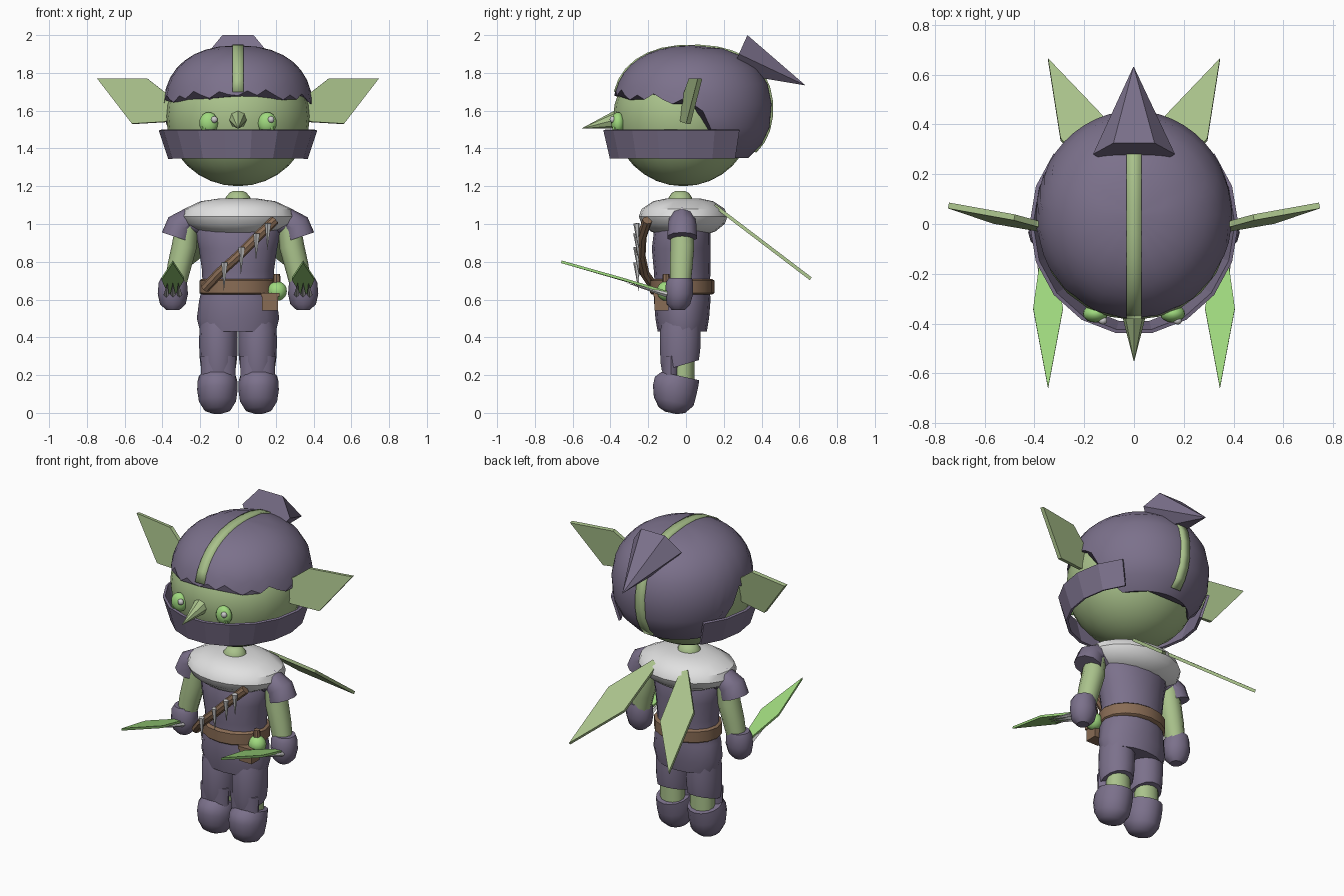
import bpy, bmesh, math
from mathutils import Vector, Matrix

cube = bpy.data.objects.get("Cube")
if cube:
    bpy.data.objects.remove(cube, do_unlink=True)


def material(name, *rgb):
    m = bpy.data.materials.new(name)
    m.use_nodes = True
    m.diffuse_color = (*rgb, 1)
    m.node_tree.nodes["Principled BSDF"].inputs["Base Color"].default_value = (*rgb, 1)
    return m


cloth = material("purple_cloth", .20, .165, .26)
skin = material("green_skin", .40, .54, .26)
bright = material("bright_green", .35, .70, .21)
leather = material("brown_leather", .25, .15, .09)
fur = material("white_fur", .75, .75, .75)
bone = material("pale_bone", .60, .60, .60)


def finish(name, bm, mat, angle=40):
    bmesh.ops.recalc_face_normals(bm, faces=bm.faces)
    me = bpy.data.meshes.new(name)
    bm.to_mesh(me)
    bm.free()
    me.materials.append(mat)
    if angle:
        for p in me.polygons:
            p.use_smooth = True
        me.set_sharp_from_angle(angle=math.radians(angle))
    ob = bpy.data.objects.new(name, me)
    bpy.context.collection.objects.link(ob)
    return ob


def grid(name, rows, mat, closed=True, caps=True, angle=40):
    """Skin a list of point rows, joined around when closed."""
    bm = bmesh.new()
    vs = [[bm.verts.new(p) for p in row] for row in rows]
    n = len(rows[0])
    for a, b in zip(vs, vs[1:]):
        for i in range(n if closed else n - 1):
            j = (i + 1) % n
            bm.faces.new((a[i], a[j], b[j], b[i]))
    if closed and caps:
        bm.faces.new(vs[0])
        bm.faces.new(vs[-1])
    return finish(name, bm, mat, angle)


def loft(name, rings, mat, cx=0, n=16, tilt=0):
    """Stack ellipses given as z, x radius, y radius, y centre."""
    turn = [2 * math.pi * i / n for i in range(n)]
    return grid(name, [[(cx + rx * math.cos(a), cy + ry * math.sin(a), z + tilt * ry * math.sin(a))
                        for a in turn] for z, rx, ry, cy in rings], mat)


def tube(name, pts, radii, mat, n=10):
    pts = [Vector(p) for p in pts]
    rows = []
    for i, (p, r) in enumerate(zip(pts, radii)):
        d = pts[min(i + 1, len(pts) - 1)] - pts[max(i - 1, 0)]
        u = d.cross(Vector((0, 1, 0))).normalized()
        v = d.cross(u).normalized()
        rows.append([p + r * (u * math.cos(a) + v * math.sin(a))
                     for a in (2 * math.pi * k / n for k in range(n))])
    return grid(name, rows, mat)


def ball(name, centre, size, mat, u=16, v=10):
    bm = bmesh.new()
    bmesh.ops.create_uvsphere(bm, u_segments=u, v_segments=v, radius=1)
    bmesh.ops.transform(bm, verts=bm.verts, matrix=Matrix.Translation(centre) @ Matrix.Diagonal((*size, 1)))
    return finish(name, bm, mat)


def spike(name, base, tip, r, mat, n=6, r2=0):
    bm = bmesh.new()
    base, tip = Vector(base), Vector(tip)
    d = tip - base
    bmesh.ops.create_cone(bm, cap_ends=True, segments=n, radius1=r, radius2=r2, depth=d.length)
    rot = d.to_track_quat('Z', 'Y').to_matrix().to_4x4()
    bmesh.ops.transform(bm, verts=bm.verts, matrix=Matrix.Translation((base + tip) / 2) @ rot)
    return finish(name, bm, mat, 0)


def plate(name, pts, thick, mat):
    bm = bmesh.new()
    bm.faces.new([bm.verts.new(p) for p in pts])
    ob = finish(name, bm, mat, 0)
    mod = ob.modifiers.new("thickness", 'SOLIDIFY')
    mod.thickness, mod.offset = thick, 0
    return ob


def box(name, centre, size, mat):
    bm = bmesh.new()
    bmesh.ops.create_cube(bm, size=1)
    bmesh.ops.transform(bm, verts=bm.verts, matrix=Matrix.Translation(centre) @ Matrix.Diagonal((*size, 1)))
    return finish(name, bm, mat, 0)


# Head: rounder below the widest line than above it
head = ball("head", (0, -.015, 1.57), (.38, .37, .37), skin, 24, 16)
for v in head.data.vertices:
    if v.co.z > 1.57:
        v.co.z = 1.57 + (v.co.z - 1.57) * .89

# Hood: boxy dome with a ragged brow line, lower at the back
POWER = 2 / 2.3


def dome(theta, phi, grow=1):
    s, c = math.sin(phi), max(math.cos(phi), 0)
    z = math.copysign(abs(s) ** POWER, s)
    r = c ** POWER * grow
    return Vector((.395 * r * math.sin(theta), .035 - .42 * r * math.cos(theta), 1.61 + .335 * z * grow))


def latitude(z):
    t = (z - 1.61) / .335
    return math.copysign(math.asin(abs(t) ** (1 / POWER)), t)


COLS, ROWS = 48, 9
ragged = (0, .03, .01, .045, .02)
rows = [[] for _ in range(ROWS)]
for i in range(COLS):
    theta = 2 * math.pi * i / COLS
    away = math.degrees(min(theta, 2 * math.pi - theta))
    drop = min(max((away - 92) / 25, 0), 1)
    low = 1.69 - .0006 * away + ragged[i % 5] - .01
    start = latitude(low + (1.35 - low) * drop)
    for k in range(ROWS):
        rows[k].append(dome(theta, start + (math.radians(88) - start) * k / (ROWS - 1)))
grid("hood", rows, cloth)

# Crest stripe running over the hood
strip = []
first, last = latitude(1.70), math.pi - latitude(1.38)
for k in range(19):
    phi = first + (last - first) * k / 18
    p = dome(0, phi, 1.015) if phi < math.pi / 2 else dome(math.pi, math.pi - phi, 1.015)
    strip.append([p + Vector((x, 0, 0)) for x in (-.03, .03)])
crest = grid("crest_stripe", strip, skin, closed=False)
crest.modifiers.new("thickness", 'SOLIDIFY').thickness = .02

# Face mask: open band, faceted
band = []
for z, rx, ry in ((1.35, .355, .395), (1.50, .405, .43)):
    band.append([(rx * math.sin(a), -ry * math.cos(a), z)
                 for a in (math.radians(-130 + 20 * i) for i in range(14))])
mask = grid("face_mask", band, cloth, closed=False, angle=0)
mask.modifiers.new("thickness", 'SOLIDIFY').thickness = .015

# Hood point and nose
axis = Vector((0, .38, -.17)).normalized()
up = Vector((0, .41, .91))
base = [Vector((0, .28, 1.90)) + .165 * (Vector((1, 0, 0)) * math.cos(a) + up * math.sin(a) * .77)
        for a in (math.pi * k / 3 for k in range(6))]
tip = Vector((0, .63, 1.735))
for p in base[1:3]:
    p.z = 2.0
grid("hood_point", [base, [tip + (p - base[0]) * .01 for p in base]], cloth, angle=0)
spike("nose", (0, -.34, 1.56), (0, -.555, 1.505), .055, skin, 8)

for s, side in ((1, "left"), (-1, "right")):
    # Ears and eyes
    ear = ((.33, 1.56), (.39, 1.54), (.56, 1.53), (.745, 1.77), (.48, 1.77), (.39, 1.70), (.33, 1.68))
    plate(side + "_ear", [(s * x, -.01 + .18 * (x - .39) + .12 * (z - 1.6), z) for x, z in ear], .024, skin)
    ball(side + "_eye", (s * .155, -.36, 1.535), (.05, .036, .057), bright)
    ball(side + "_pupil", (s * .15 + .025, -.388, 1.553), (.018, .016, .018), bone, 10, 8)
    spike(side + "_eye_drip", (s * .18, -.378, 1.515), (s * .185, -.37, 1.43), .014, bright)

    # Arms, sleeves and gloves
    tube(side + "_arm", [(s * x, y, z) for x, y, z in
                         ((.27, -.02, 1.0), (.285, -.02, .88), (.31, -.025, .78), (.335, -.03, .66))],
         (.06, .066, .063, .055), skin)
    tube(side + "_sleeve", [(s * x, -.02, z) for x, z in ((.17, 1.0), (.26, 1.02), (.305, .99), (.325, .93))],
         (.06, .07, .078, .082), cloth)
    loft(side + "_glove", [(.545, .035, .035, -.04), (.575, .068, .062, -.04), (.63, .08, .073, -.035),
                           (.69, .075, .072, -.035), (.715, .062, .062, -.03)], cloth, s * .345, 12)

    # Daggers with bone teeth
    plate(side + "_dagger", [(s * x, y, z) for x, y, z in
                             ((.33, -.09, .635), (.285, -.34, .71), (.345, -.66, .80),
                              (.405, -.34, .71), (.37, -.09, .635))], .014, bright)
    for dx in (-.035, 0, .035):
        spike(side + "_dagger_tooth", (s * (.345 + dx), -.1, .625), (s * (.345 + dx * .8), -.32, .69), .014, bone, 4)

    # Leaf tails hanging from the collar
    plate(side + "_leaf_tail", [(s * x, y, 1.06 - .76 * (y - .20)) for x, y in
                                ((.08, .17), (.125, .43), (.345, .66), (.295, .34), (.12, .15))], .018, skin)

    # Legs and boots
    loft(side + "_trouser", [(.25, .094, .10, -.03), (.30, .10, .108, -.03), (.37, .102, .11, -.03),
                             (.46, .1, .11, -.03), (.53, .09, .10, -.025)], cloth, s * .104, 14, .3)
    loft(side + "_shin_guard", [(.17, .09, .045, -.08), (.30, .094, .05, -.08)], cloth, s * .104, 14)
    loft(side + "_lower_leg", [(.12, .075, .06, -.015), (.33, .075, .06, -.015)], skin, s * .104, 12)
    loft(side + "_boot", [(0, .03, .03, -.08), (.015, .07, .07, -.075), (.06, .098, .105, -.065),
                          (.12, .107, .115, -.06), (.165, .106, .115, -.05), (.195, .098, .10, -.03)],
         cloth, s * .109, 16, -.22)

# Body
loft("neck", [(1.08, .072, .07, -.03), (1.14, .066, .062, -.03), (1.165, .045, .045, -.03),
              (1.175, .025, .025, -.03)], skin)
loft("fur_collar", [(.94, .12, .11, -.015), (.96, .2, .17, -.015), (1.0, .28, .22, -.015), (1.04, .3, .235, -.015),
                    (1.08, .285, .22, -.015), (1.12, .2, .16, -.015), (1.135, .1, .09, -.015)], fur, n=20)
loft("tunic", [(.43, .2, .13, -.02), (.50, .218, .142, -.02), (.60, .205, .15, -.02), (.66, .188, .145, -.02),
               (.75, .19, .15, -.02), (.87, .207, .156, -.025), (.96, .225, .15, -.02), (1.08, .17, .11, -.02)], cloth)
loft("belt", [(.627, .195, .16, -.02), (.635, .205, .17, -.02), (.70, .205, .17, -.02), (.708, .195, .16, -.02)], leather)

# Chest strap with hanging teeth
tube("chest_strap", [(-.175, -.165, .66), (-.1, -.22, .74), (0, -.24, .83), (.1, -.235, .93), (.195, -.205, 1.02)],
     (.026,) * 5, leather, 8)
for x in (-.07, .02, .10, .16):
    spike("strap_tooth", (x, -.262, .86 + x * .9), (x - .005, -.25, .71 + x * .95), .018, bone, 5)

# Pouch and flask on the belt
box("pouch", (.17, -.13, .585), (.085, .075, .085), leather)
box("pouch_flap", (.17, -.13, .625), (.098, .085, .02), leather)
ball("flask", (.208, -.105, .645), (.052, .05, .052), bright, 14, 10)
spike("flask_cork", (.205, -.105, .68), (.205, -.105, .735), .022, leather, 8, .018)
